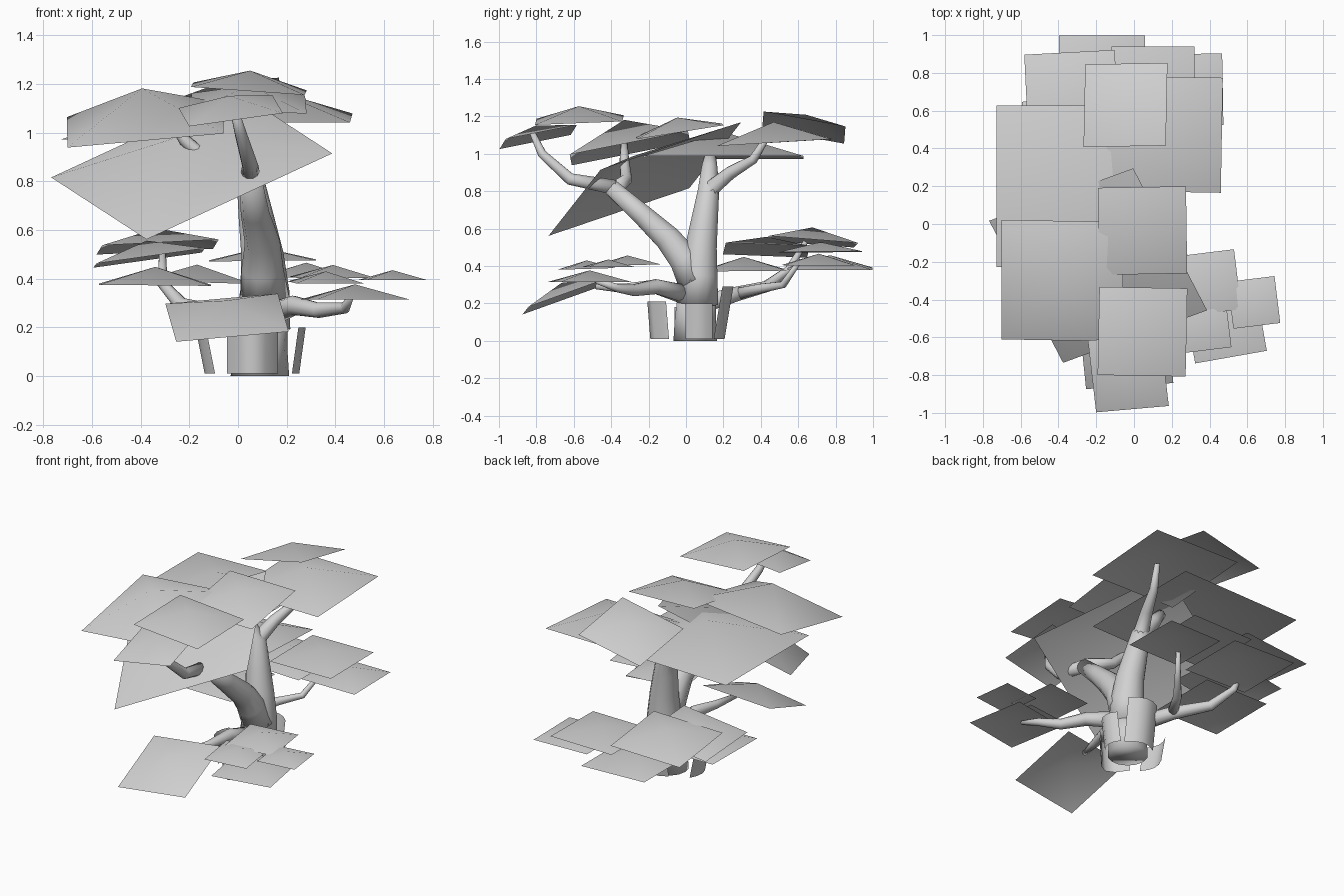
import bpy, bmesh, math
from mathutils import Vector, Matrix

cube = bpy.data.objects.get("Cube")
if cube:
    bpy.data.objects.remove(cube, do_unlink=True)

# One plain grey for the whole tree
grey = bpy.data.materials.new("pale_grey")
grey.use_nodes = True
colour = (0.64, 0.64, 0.64, 1)
grey.diffuse_color = colour
grey.node_tree.nodes["Principled BSDF"].inputs["Base Color"].default_value = colour


def add_mesh(name, bm):
    """Turn a bmesh into a smooth grey object."""
    for face in bm.faces:
        face.smooth = True
    mesh = bpy.data.meshes.new(name)
    bm.to_mesh(mesh)
    bm.free()
    mesh.materials.append(grey)
    obj = bpy.data.objects.new(name, mesh)
    bpy.context.collection.objects.link(obj)
    return obj


def leaf_card(name, x, y, z, size, yaw=0, slope_u=0, slope_v=0, rise=0.16):
    """Rigid square sheet raised in the middle, turned and tilted."""
    bm = bmesh.new()
    turn = Matrix.Rotation(math.radians(yaw), 3, 'Z')
    u = Vector((1, 0, slope_u)).normalized()
    v = Vector((0, 1, slope_v))
    v = (v - u * v.dot(u)).normalized()
    centre = Vector((x, y, z))
    rim = []
    for a, b in ((-1, -1), (1, -1), (1, 1), (-1, 1)):
        rim.append(bm.verts.new(centre + turn @ (u * a + v * b) * size / 2))
    peak = bm.verts.new(centre + turn @ u.cross(v) * rise * size)
    for i in range(len(rim)):
        bm.faces.new((rim[i], rim[(i + 1) % len(rim)], peak))
    return add_mesh(name, bm)


def limb(name, points, start, end, sides=10):
    """Tapered round tube following a path."""
    path = [Vector(p) for p in points]
    bm = bmesh.new()
    rings = []
    side = Vector((1, 0, 0))
    for i, p in enumerate(path):
        along = (path[min(i + 1, len(path) - 1)] - path[max(i - 1, 0)]).normalized()
        side = (side - along * side.dot(along)).normalized()
        across = along.cross(side)
        radius = start + (end - start) * i / (len(path) - 1)
        ring = []
        for k in range(sides):
            a = math.tau * k / sides
            ring.append(bm.verts.new(p + radius * (side * math.cos(a) + across * math.sin(a))))
        rings.append(ring)
    for low, high in zip(rings, rings[1:]):
        for k in range(sides):
            n = (k + 1) % sides
            bm.faces.new((low[k], low[n], high[n], high[k]))
    bm.faces.new(rings[0][::-1])
    bm.faces.new(rings[-1])
    return add_mesh(name, bm)


def bark_plate(name, x, y, heading, height, lean, width=0.2, bulge=0.045):
    """Curved slab standing at the foot of the trunk, leaning outward."""
    bm = bmesh.new()
    turn = Matrix.Rotation(math.radians(heading), 3, 'Z')
    rows = []
    for z in (0.01, height):
        row = []
        for k in range(-2, 3):
            out = bulge * (1 - (k / 2) ** 2) + lean * z
            row.append(bm.verts.new(Vector((x, y, z)) + turn @ Vector((out, k * width / 4, 0))))
        rows.append(row)
    for k in range(len(rows[0]) - 1):
        bm.faces.new((rows[0][k], rows[0][k + 1], rows[1][k + 1], rows[1][k]))
    return add_mesh(name, bm)


# Trunk, with a blunt foot
limb("trunk_foot", [(.09, .05, .0), (.09, .05, .12), (.1, .06, .25)], .12, .105, 14)
limb("trunk", [(.1, .06, .2), (.11, .07, .35), (.1, .08, .5), (.075, .1, .65),
               (.05, .12, .8), (-.04, .125, .92), (-.1, .13, 1.0)], .115, .03, 14)

# High limbs
limb("front_limb", [(.11, .05, .32), (.1, -.01, .44), (.1, -.1, .55), (.07, -.23, .67),
                    (.05, -.4, .82)], .1, .045)
limb("front_limb_tip", [(.05, -.38, .82), (.05, -.62, .865), (.01, -.77, 1.0),
                        (-.02, -.82, 1.11)], .042, .016)
limb("front_limb_twig", [(.05, -.37, .82), (-.1, -.32, .86), (-.22, -.33, .97),
                         (-.28, -.33, 1.06)], .04, .018)
limb("back_limb", [(.06, .11, .72), (.06, .14, .82), (.1, .24, .9), (.15, .36, .97),
                   (.19, .44, 1.1)], .055, .016)

# Low branches
limb("right_branch", [(.13, .0, .25), (.23, -.16, .29), (.33, -.28, .27),
                      (.44, -.36, .28), (.46, -.48, .32)], .05, .014)
limb("front_branch", [(.09, .0, .24), (.05, -.17, .29), (.02, -.33, .28),
                      (-.02, -.48, .29)], .05, .015)
limb("back_branch", [(.06, .1, .2), (-.07, .27, .25), (-.23, .43, .29),
                     (-.31, .55, .38), (-.31, .64, .53)], .05, .013)
limb("back_branch_fork", [(-.07, .27, .25), (.0, .4, .28), (.1, .52, .3),
                          (.17, .61, .43)], .033, .013)

# Bark plates round the foot
bark_plate("front_bark_plate", .06, -.09, -90, .21, .08, .21, .1)
bark_plate("left_bark_plate", .22, .07, 0, .2, .14, .145, .03)
bark_plate("back_bark_plate", .1, .16, 82, .29, .17)
bark_plate("right_bark_plate", -.1, .03, 185, .18, .2, .18, .035)

# Foliage sheets: place, size, turn and the two slopes
canopy = [
    (-.045, .63, 1.14, .445, 1, .21, -.19),
    (-.3, .2, .98, .855, 0, .02, .0),
    (-.19, -.22, .865, .885, 20, .435, .36),
    (-.38, -.3, 1.03, .645, -1, .09, .2, .24),
    (.045, -.57, 1.18, .467, -1, -.07, .04),
    (-.03, -.79, 1.09, .39, 5, .14, .2),
    (.045, -.035, 1.12, .467, 1, -.02, .16),
    (.16, .475, 1.06, .61, -1, .0, .06, .18),
]
low_back = [
    (-.33, .67, .53, .48, 3, .05, -.08),
    (-.34, .31, .375, .46, 0, -.01, .01),
    (-.365, .43, .485, .45, 2, .14, -.04),
    (-.17, .77, .385, .455, 0, -.03, .0),
    (.1, .72, .475, .44, 0, .01, .01, .12),
    (.28, .71, .405, .38, 1, -.01, .0),
]
low_front = [
    (-.045, -.64, .24, .465, 4, .09, .36),
    (.39, -.312, .405, .32, 7, .0, .02),
    (.635, -.415, .395, .25, 7, .0, .0),
    (.48, -.515, .315, .385, 10, .0, .0),
    (.36, -.53, .385, .28, 7, .0, .03),
]
for group, cards in (("canopy", canopy), ("low_back", low_back), ("low_front", low_front)):
    for number, card in enumerate(cards, 1):
        leaf_card(f"{group}_leaf_sheet_{number}", *card)
